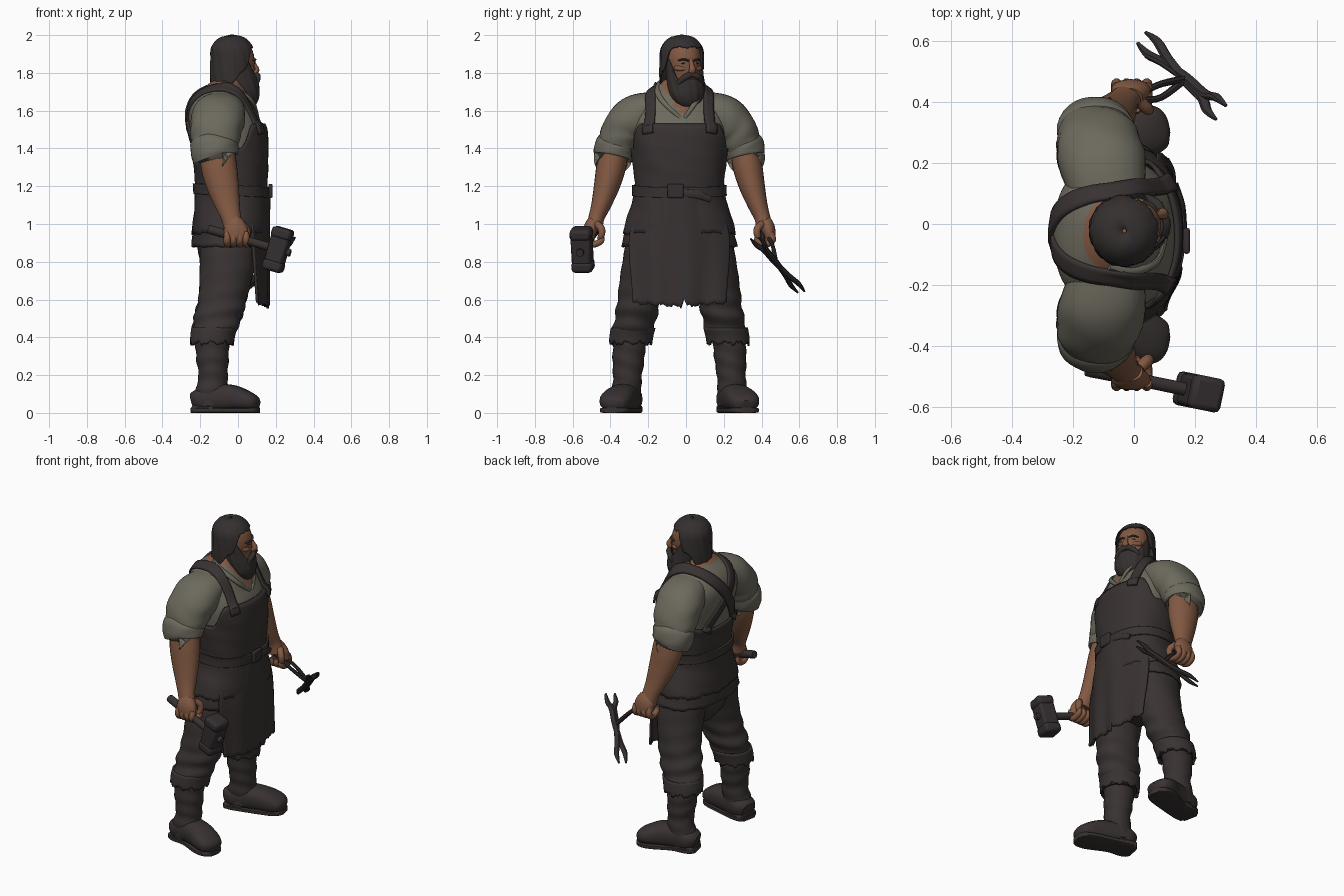
import bpy, bmesh, math
from math import sin, cos, pi
from mathutils import Vector, Euler

def material(name, c):
    m = bpy.data.materials.new(name)
    m.diffuse_color = (*c, 1)
    return m

SKIN = material("skin", (.225, .100, .055))
SHIRT = material("shirt_cloth", (.150, .142, .108))
LEATHER = material("dark_leather", (.040, .031, .031))
TROUSER = material("trouser_cloth", (.041, .033, .032))
HAIR = material("hair", (.036, .029, .029))
METAL = material("dark_iron", (.035, .028, .029))
MY = -.035                      # body centre line in y

def make(name, verts, faces, mat, thick=0):
    me = bpy.data.meshes.new(name)
    me.from_pydata([tuple(v) for v in verts], [], faces)
    bm = bmesh.new(); bm.from_mesh(me)
    bmesh.ops.recalc_face_normals(bm, faces=bm.faces)
    bm.to_mesh(me); bm.free()
    me.materials.append(mat)
    o = bpy.data.objects.new(name, me)
    bpy.context.collection.objects.link(o)
    if thick:
        s = o.modifiers.new("thickness", 'SOLIDIFY')
        s.thickness, s.offset = thick, 0
    return o

def spline(pts, n):
    """Smooth curve through tuples of any length."""
    out, P = [], [pts[0]] + list(pts) + [pts[-1]]
    for i in range(1, len(P) - 2):
        for k in range(n):
            t = k / n
            out.append([.5 * (2*b + (c-a)*t + (2*a-5*b+4*c-d)*t*t + (3*b-a-3*c+d)*t**3)
                        for a, b, c, d in zip(*P[i-1:i+3])])
    return out + [list(pts[-1])]

def oval(a, p):
    f = lambda c: math.copysign(abs(c) ** (2 / p), c)
    return f(cos(a)), f(sin(a))

def tube(name, pts, mat, n=24, sub=4, ref=(1, 0, 0), p=2, flat=False, fold=None):
    """Loft of oval rings (x, y, z, r1, r2) along a path."""
    R = spline(pts, sub)
    C = [Vector(r[:3]) for r in R]
    verts, N = [], len(R)
    for i, r in enumerate(R):
        t = Vector((0, 0, 1)) if flat else (C[min(i+1, N-1)] - C[max(i-1, 0)]).normalized()
        u = Vector(ref); u = (u - t * u.dot(t)).normalized()
        v = t.cross(u)
        for k in range(n):
            a = 2 * pi * k / n
            c, s = oval(a, p)
            g = fold(a, C[i].z) if fold else 1
            verts.append(C[i] + u * (c * r[3] * g) + v * (s * r[4] * g))
    faces = [(i*n+k, i*n+(k+1) % n, (i+1)*n+(k+1) % n, (i+1)*n+k) for i in range(N-1) for k in range(n)]
    faces += [tuple(range(n)), tuple(range((N-1)*n, N*n))]
    return make(name, verts, faces, mat)

def grid(name, f, nu, nv, mat, closed=False, thick=0):
    w = nu if closed else nu + 1
    verts = [f(i / nu, j / nv) for j in range(nv + 1) for i in range(w)]
    faces = [(j*w+i, j*w+(i+1) % w, (j+1)*w+(i+1) % w, (j+1)*w+i) for j in range(nv) for i in range(nu)]
    return make(name, verts, faces, mat, thick)

def shell(name, rings, zb, zt, mat, off=0, p=2, thick=.012, n=72, m=14, fold=None):
    """Skin around horizontal rings, between angle-dependent bottom and top heights."""
    R = spline(rings, 6)
    def f(u, v):
        a = (u - .5) * 2 * pi
        z = zb(a) + (zt(a) - zb(a)) * v
        i = max(k for k in range(len(R) - 1) if k == 0 or R[k][2] <= z)
        t = min(1, max(0, (z - R[i][2]) / (R[i+1][2] - R[i][2])))
        x, y, _, rx, ry = [q + (s - q) * t for q, s in zip(R[i], R[i+1])]
        c, s = oval(a, p)
        g = fold(a, z) if fold else 1
        return (x + c * (rx * g + off), y + s * (ry * g + off), z)
    return grid(name, f, n, m, mat, True, thick)

def box(name, loc, size, mat, rot=(0, 0, 0), bevel=.01):
    v = [(x*size[0]/2, y*size[1]/2, z*size[2]/2) for x in (-1, 1) for y in (-1, 1) for z in (-1, 1)]
    o = make(name, v, [(0, 1, 3, 2), (4, 5, 7, 6), (0, 1, 5, 4), (2, 3, 7, 6), (0, 2, 6, 4), (1, 3, 7, 5)], mat)
    o.location, o.rotation_euler = loc, rot
    b = o.modifiers.new("bevel", 'BEVEL'); b.width, b.segments = bevel, 2
    return o

def ramp(x, a, b):
    t = min(1, max(0, (x - a) / (b - a)))
    return t * t * (3 - 2 * t)

def ragged(a):
    return .009 * sin(9*a) + .006 * sin(23*a + 1) + .004 * sin(41*a)

# torso: shirt with an open V neck
TORSO = [(-.05, MY, .86, .18, .295), (-.04, MY, 1.0, .175, .262), (-.035, MY, 1.15, .168, .218), (-.04, MY, 1.35, .183, .232),
         (-.06, MY, 1.5, .195, .25), (-.085, MY, 1.6, .178, .235), (-.085, MY, 1.68, .145, .185), (-.07, MY, 1.735, .095, .115),
         (-.055, MY, 1.765, .07, .075)]
torso = tube("shirt_body", TORSO[1:], SHIRT, 64, 6, flat=True, p=2.3)
torso.data.materials.append(SKIN)
for f in torso.data.polygons:
    c = f.center
    if c.z > 1.735 or (c.x > 0 and abs(c.y + .015) < (c.z - 1.575) * .75):
        f.material_index = 1
tube("neck", [(-.05, -.03, 1.62, .08, .08), (-.035, -.025, 1.74, .075, .072), (-.02, -.02, 1.82, .07, .07)], SKIN, flat=True)
for s in (-1, 1):
    tube("collar", [(.105, -.018 + s*.010, 1.56, .009, .010), (.078, MY + s*.085, 1.645, .010, .014),
                    (.0, MY + s*.118, 1.71, .012, .016), (-.08, MY + s*.10, 1.745, .014, .018)], SHIRT, 10)

# arms with rolled sleeves and gripping hands
for s in (-1, 1):
    P = lambda x, d, z, a, b: (x, MY + s*d, z, a, b)
    crease = lambda a, z: 1 + .018 * sin(z*70 + 2*sin(a*2)) * ramp(z, 1.66, 1.5)
    tube("sleeve", [P(-.085, .13, 1.62, .12, .085), P(-.10, .22, 1.575, .14, .115), P(-.115, .29, 1.51, .138, .113),
                    P(-.122, .325, 1.43, .125, .104), P(-.125, .34, 1.375, .112, .095)], SHIRT, 32, 6, p=2.2, fold=crease)
    tube("sleeve_cuff", [P(-.124, .33, 1.435, .10, .09), P(-.125, .334, 1.425, .125, .108), P(-.125, .343, 1.39, .127, .11),
                         P(-.122, .352, 1.352, .12, .102), P(-.12, .352, 1.349, .10, .08)], SHIRT, 32, 4,
         fold=lambda a, z: 1 + .012 * sin(5*a + z*60))
    tube("forearm", [P(-.115, .34, 1.42, .09, .075), P(-.10, .362, 1.30, .095, .078), P(-.08, .385, 1.20, .085, .068),
                     P(-.055, .415, 1.10, .066, .052), P(-.035, .44, 1.03, .052, .042), P(-.02, .45, .97, .055, .045)], SKIN, 24)
    H = Vector((-.012, MY + s*.448, .95))
    def hp(x, d, z, r): return (H.x + x, H.y + s*d, H.z + z, r, r)
    tube("palm", [(H.x, H.y, H.z+.07, .04, .035), (H.x, H.y+s*.02, H.z+.03, .062, .038),
                  (H.x+.005, H.y+s*.03, H.z-.02, .062, .03), (H.x+.005, H.y+s*.02, H.z-.05, .05, .02)], SKIN, 20)
    for i in range(4):
        x = -.045 + .033 * i
        tube("finger", [hp(x, .035, .005, .017), hp(x, .045, -.035, .019), hp(x, .01, -.058, .018),
                        hp(x, -.034, -.04, .017), hp(x, -.036, -.008, .012)], SKIN, 10)
    tube("thumb", [hp(.03, -.01, .05, .02), hp(.055, -.035, .025, .02), hp(.058, -.035, -.01, .018), hp(.05, -.02, -.03, .011)], SKIN, 10)

# apron body wrapping the trunk, with a raised bib
bib = lambda a: 1.53 - .13 * ramp(abs(a), .82, 1.35) - .04 * ramp(abs(a), 1.6, 3)
crumple = lambda a, z: 1 + .008 * sin(6*a + z*22) + .005 * sin(z*60 + 3*a)
shell("apron_body", TORSO, lambda a: .88 + ragged(a)*.3, bib, LEATHER, .012, 2.3, .014, 96, 26, crumple)
shell("apron_hip_layer", TORSO, lambda a: .95 + ragged(a + 1)*.6, lambda a: 1.17, LEATHER, .020, 2.3, .012, 96, 10, crumple)
shell("belt", TORSO, lambda a: 1.15 - .01*cos(a), lambda a: 1.205 - .01*cos(a), LEATHER, .027, 2.3, .012)
box("belt_buckle", (.172, -.055, 1.175), (.022, .085, .075), METAL, bevel=.008)
tube("belt_tail", [(.168, -.02, 1.165, .006, .02), (.162, .06, 1.155, .006, .02), (.14, .13, 1.13, .006, .016)], LEATHER, 8)
for s in (-1, 1):
    box("bib_rivet", (.105, MY + s*.165, 1.49), (.03, .024, .024), METAL, bevel=.008)

# long ragged front panel
def panel(u, v):
    d, e = 2*u - 1, 1 - v
    low = .562 + ragged(u*5) * .6 + .04 * max(0, 1 - abs(u - .55) / .03) + .02 * abs(d)
    z = low + (1.17 - low) * v
    half = .205 + .06 * ramp(e, 0, .45) - .018 * ramp(e, .5, 1)
    x = .165 - (.11 - .06*e) * d*d - .01*e + .008 * e * sin(d*9)
    return (x, MY + half*d, z)
grid("apron_front_panel", panel, 60, 24, LEATHER, thick=.014)

# shoulder straps, laid on the shirt and crossing behind
dg = bpy.context.evaluated_depsgraph_get()
dg.update()
CORE = Vector((-.07, MY, 1.42))
for s in (-1, 1):
    path = [Vector(q) for q in spline([(.13, MY+s*.17, 1.48), (.09, MY+s*.17, 1.6), (.03, MY+s*.16, 1.68), (-.06, MY+s*.148, 1.73),
            (-.15, MY+s*.125, 1.71), (-.23, MY+s*.075, 1.64), (-.275, MY, 1.55), (-.26, MY-s*.1, 1.43), (-.23, MY-s*.15, 1.35)], 5)]
    def strap(u, v):
        i = round(u * (len(path) - 1))
        t = (path[min(i+1, len(path)-1)] - path[max(i-1, 0)]).normalized()
        q = path[i] + t.cross(path[i] - CORE).normalized() * .06 * (v - .5)
        d = (q - CORE).normalized()
        hit = bpy.context.scene.ray_cast(dg, CORE + d, -d, distance=.95)
        base = hit[1] if hit[0] and (hit[1] - q).length < .07 else q
        return base + d * (.007 + .003 * s)
    grid("shoulder_strap", strap, len(path) - 1, 4, LEATHER, thick=.014)

# pelvis, trousers, boots
tube("trouser_seat", [(-.06, MY, .72, .08, .10), (-.06, MY, .78, .13, .20), (-.055, MY, .88, .16, .26), (-.05, MY, 1.0, .15, .24)],
     TROUSER, 32, flat=True)
for s in (-1, 1):
    P = lambda x, d, z, a, b: (x, MY + s*d, z, a, b)
    wrinkle = lambda a, z: 1 + (.04 * ramp(z, .72, .5) + .008) * sin(z*62 + 1.6*sin(a + s)) + .012 * sin(4*a + z*20)
    tube("trouser_leg", [P(-.06, .14, .97, .15, .135), P(-.055, .165, .82, .148, .134), P(-.075, .205, .64, .13, .118),
                         P(-.105, .23, .51, .127, .112), P(-.13, .25, .42, .113, .108), P(-.138, .258, .375, .10, .10)],
         TROUSER, 40, 10, flat=True, fold=wrinkle)
    CUFF = [P(-.138, .26, .33, .106, .103), P(-.135, .255, .40, .109, .107), P(-.12, .24, .47, .115, .11)]
    shell("torn_trouser_hem", CUFF, lambda a: .37 + ragged(a + s), lambda a: .45, TROUSER, .003, n=60, m=6)
    tube("boot_shaft", [P(-.142, .28, .04, .085, .076), P(-.14, .28, .12, .086, .078), P(-.132, .275, .19, .077, .076),
                        P(-.135, .27, .28, .085, .084), P(-.138, .262, .40, .092, .088)], LEATHER, 28, 8, flat=True,
         fold=lambda a, z: 1 + .03 * sin(z*75 + 2*sin(a)))
    tube("boot_foot", [P(-.238, .262, .06, .05, .045), P(-.20, .27, .07, .076, .06), P(-.12, .285, .08, .078, .072), P(-.03, .31, .078, .079, .070),
                       P(.04, .338, .064, .084, .056), P(.09, .353, .05, .068, .04), P(.11, .358, .045, .03, .022)], LEATHER, 24, 5, (0, 1, 0), 2.5)
    tube("boot_sole", [P(-.241, .262, .014, .05, .014), P(-.20, .27, .014, .075, .014), P(-.10, .288, .014, .072, .014),
                       P(.03, .335, .014, .083, .014), P(.09, .353, .014, .066, .014), P(.111, .358, .014, .033, .014)],
         LEATHER, 24, 4, (0, 1, 0), 6)
    box("boot_heel", (-.175, MY + s*.274, .02), (.12, .138, .04), LEATHER, (0, 0, s*.2))

# head: built facing +x, then turned a little
head = [tube("face", [(.01, 0, 1.70, .07, .06), (.02, 0, 1.75, .085, .07), (.022, 0, 1.81, .098, .083), (.016, 0, 1.88, .104, .092),
                      (.006, 0, 1.94, .09, .082), (0, 0, 1.96, .04, .04)], SKIN, 32, flat=True)]
strands = lambda a, z: 1 + (.014 * sin(13*a + z*25) + .008 * sin(29*a)) * ramp(z, 1.99, 1.9)
head.append(shell("hair", [(-.012, 0, 1.70, .095, .103), (-.004, 0, 1.77, .109, .112), (.002, 0, 1.87, .113, .113), (.0, 0, 1.93, .108, .106),
                           (-.002, 0, 1.97, .082, .08), (-.002, 0, 1.99, .05, .05), (-.002, 0, 2.0, .001, .001)],
                  lambda a: 1.935 - .12 * ramp(abs(a), .9, 1.4) - .08 * ramp(abs(a), 1.45, 2.0) + .4*ragged(a),
                  lambda a: 1.999, HAIR, p=2.1, thick=.007, n=96, m=22, fold=strands))
head.append(shell("beard", [(.09, 0, 1.612, .008, .012), (.087, 0, 1.635, .04, .055), (.072, 0, 1.68, .07, .088), (.052, 0, 1.74, .088, .096),
                            (.038, 0, 1.80, .09, .095), (.02, 0, 1.88, .098, .097)],
                  lambda a: 1.612, lambda a: 1.768 + .11 * ramp(abs(a), .75, 1.5), HAIR, thick=.008, n=96, m=18,
                  fold=lambda a, z: 1 + .016 * sin(13*a + z*25)))
head.append(tube("nose", [(.113, 0, 1.872, .010, .010), (.128, 0, 1.84, .013, .013), (.138, 0, 1.815, .017, .019), (.125, 0, 1.798, .012, .018)], SKIN, 14))
for s in (-1, 1):
    head.append(tube("moustache", [(.134, 0, 1.788, .012, .014), (.134, s*.03, 1.782, .016, .017), (.115, s*.062, 1.755, .014, .016),
                                   (.10, s*.075, 1.72, .006, .006)], HAIR, 12))
    head.append(tube("eyebrow", [(.121, s*.014, 1.864, .006, .005), (.114, s*.04, 1.871, .007, .006), (.094, s*.064, 1.866, .005, .004)], HAIR, 10))
    head.append(tube("eye", [(.112, s*.022, 1.850, .004, .003), (.107, s*.036, 1.851, .008, .005), (.098, s*.052, 1.850, .004, .003)], METAL, 10))
    head.append(tube("cheek", [(.105, s*.03, 1.822, .012, .010), (.095, s*.05, 1.822, .016, .014), (.075, s*.072, 1.826, .012, .012)], SKIN, 12))
for o in head:
    o.location, o.rotation_euler = (-.03, -.022, 0), (0, 0, .42)

# sledge hammer in the right hand
ROT = (0, .28, -.20)
M = Euler(ROT).to_matrix()
HC = Vector((.212, -.55, .865))
def hv(x, r): return (*(HC + M @ Vector((x, 0, 0))), r, r)
tube("hammer_handle", [hv(-.39, .02), hv(-.37, .024), hv(-.2, .022), hv(.0, .022), hv(.07, .02)], LEATHER, 14, 3, (0, 0, 1))
box("hammer_head", HC, (.10, .105, .15), METAL, ROT, .015)
for s in (-1, 1):
    box("hammer_face", HC + M @ Vector((0, 0, s*.088)), (.108, .112, .06), METAL, ROT, .018)

# tongs in the left hand: two crossed jaw bars and two reins
A, B = Vector((.285, .365, .925)), Vector((.025, .61, .64))
side = Vector((.55, .75, .12)).normalized()
mid = A.lerp(B, .45)
for s in (-1, 1):
    Q = lambda t, k, r: (*(A.lerp(B, t) + side * s * k), r, r * .8)
    tube("tong_jaw", [Q(0, .028, .006), Q(.12, .026, .016), Q(.22, .008, .018), Q(.45, .004, .019), Q(.7, -.010, .017),
                      Q(.86, -.026, .016), Q(1, -.022, .006)], METAL, 8, 4)
    tube("tong_rein", [(-.06, .41 + s*.008, .965, .010, .010), (.02, .418 + s*.012, .94, .011, .011),
                       (.09, .437 + s*.022, .885, .011, .011), (*mid, .013, .013)], METAL, 8, 4, (0, 0, 1))

# smooth shading with sharp edges kept
bpy.ops.object.select_all(action='DESELECT')
for o in bpy.context.scene.objects:
    o.select_set(True)
bpy.context.view_layer.objects.active = torso
bpy.ops.object.shade_smooth_by_angle(angle=math.radians(40))
